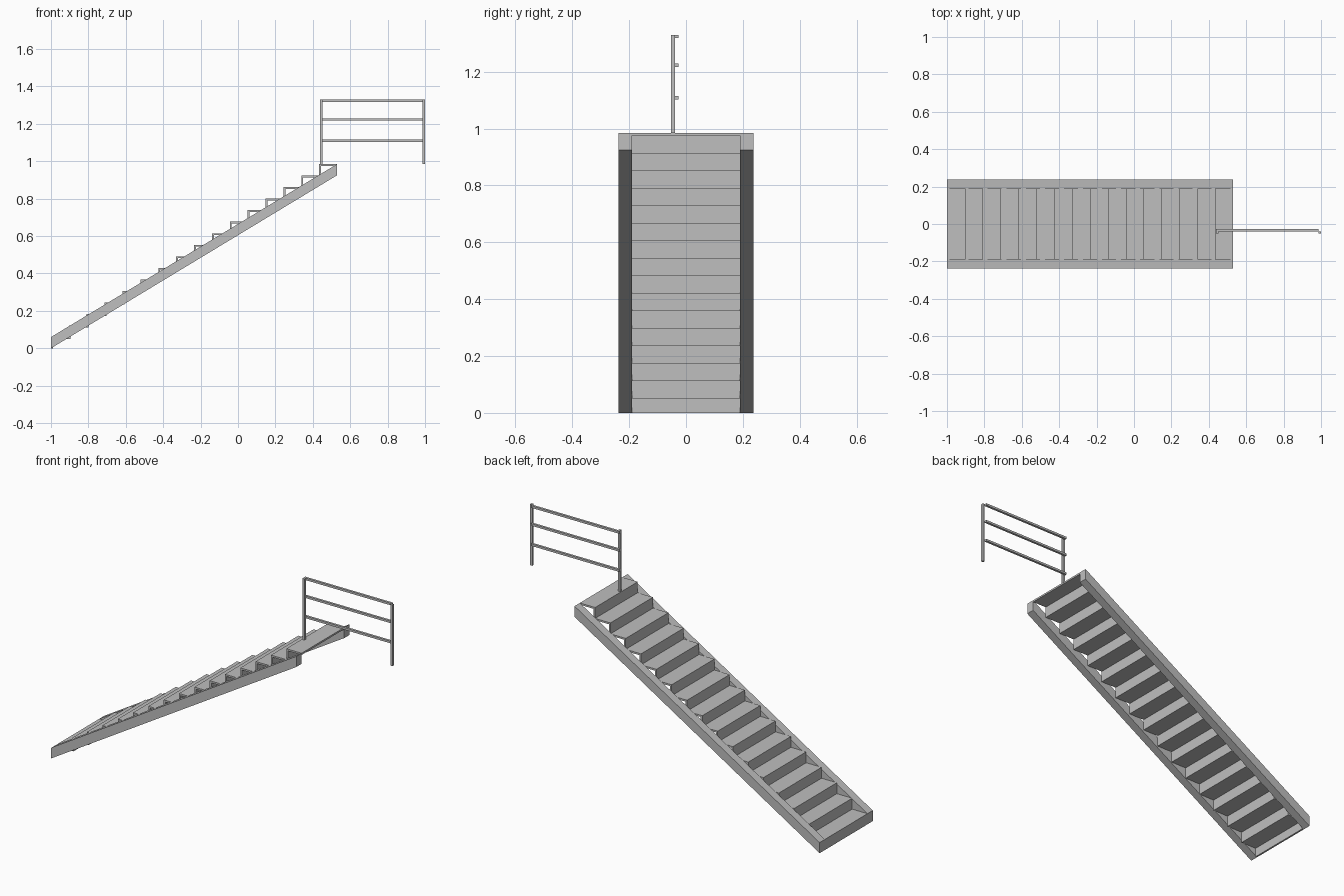
import bpy, bmesh

if "Cube" in bpy.data.objects:
    bpy.data.objects.remove(bpy.data.objects["Cube"])

STEPS = 16
X0, X1 = -1.0, 0.53            # stair run
TOP = 0.985                    # height of the top tread
DEPTH = 0.06                   # vertical depth of the stringers
INNER, OUTER = 0.19, 0.237     # stringer inner and outer faces
T = 0.01                       # plate thickness of treads and risers

grey = bpy.data.materials.new("grey steel")
grey.diffuse_color = (0.52, 0.52, 0.52, 1)
grey.use_nodes = True
grey.node_tree.nodes["Principled BSDF"].inputs["Base Color"].default_value = grey.diffuse_color


def extrude_strip(name, upper, lower, y0, y1):
    """Solid between two matching polylines in xz, spanning y0 to y1."""
    bm = bmesh.new()
    rows = [[bm.verts.new((x, y, z)) for x, z in line]
            for y in (y0, y1) for line in (upper, lower)]
    a, b, c, d = rows          # near upper, near lower, far upper, far lower
    for i in range(len(upper) - 1):
        for p, q in ((a, b), (b, d), (d, c), (c, a)):
            bm.faces.new((p[i], p[i + 1], q[i + 1], q[i]))
    for i in (0, -1):
        bm.faces.new((a[i], b[i], d[i], c[i]))
    bmesh.ops.recalc_face_normals(bm, faces=bm.faces)
    mesh = bpy.data.meshes.new(name)
    bm.to_mesh(mesh)
    bm.free()
    mesh.materials.append(grey)
    obj = bpy.data.objects.new(name, mesh)
    bpy.context.collection.objects.link(obj)
    return obj


def box(name, x0, x1, y0, y1, z0, z1):
    return extrude_strip(name, [(x0, z1), (x1, z1)], [(x0, z0), (x1, z0)], y0, y1)


# Sloping side stringers with plumb-cut ends
for side, y0, y1 in (("front", -OUTER, -INNER), ("back", INNER, OUTER)):
    extrude_strip(side + "_stringer", [(X0, DEPTH), (X1, TOP)],
                  [(X0, 0), (X1, TOP - DEPTH)], y0, y1)

# Folded plate forming all risers and treads
going = (X1 - X0) / STEPS
rise = (TOP - DEPTH) / (STEPS - 1)
upper = [(X0, 0)]
for i in range(STEPS):
    z = DEPTH + rise * i
    upper += [(X0 + going * i, z), (X0 + going * (i + 1), z)]
lower = [(x + T, z - T) for x, z in upper]
lower[0] = (X0 + T, 0)
lower[-1] = (X1, TOP - T)
extrude_strip("treads_and_risers", upper, lower, -INNER, INNER)

# Landing guard rail: two posts with three rails fixed to their back face
for name, x in (("inner_post", 0.438), ("outer_post", 0.987)):
    box(name, x, x + 0.013, -0.052, -0.039, TOP, 1.33)
for name, z in (("lower_rail", 1.115), ("middle_rail", 1.229), ("top_rail", 1.33)):
    box(name, 0.438, 0.987, -0.039, -0.026, z - 0.012, z)
